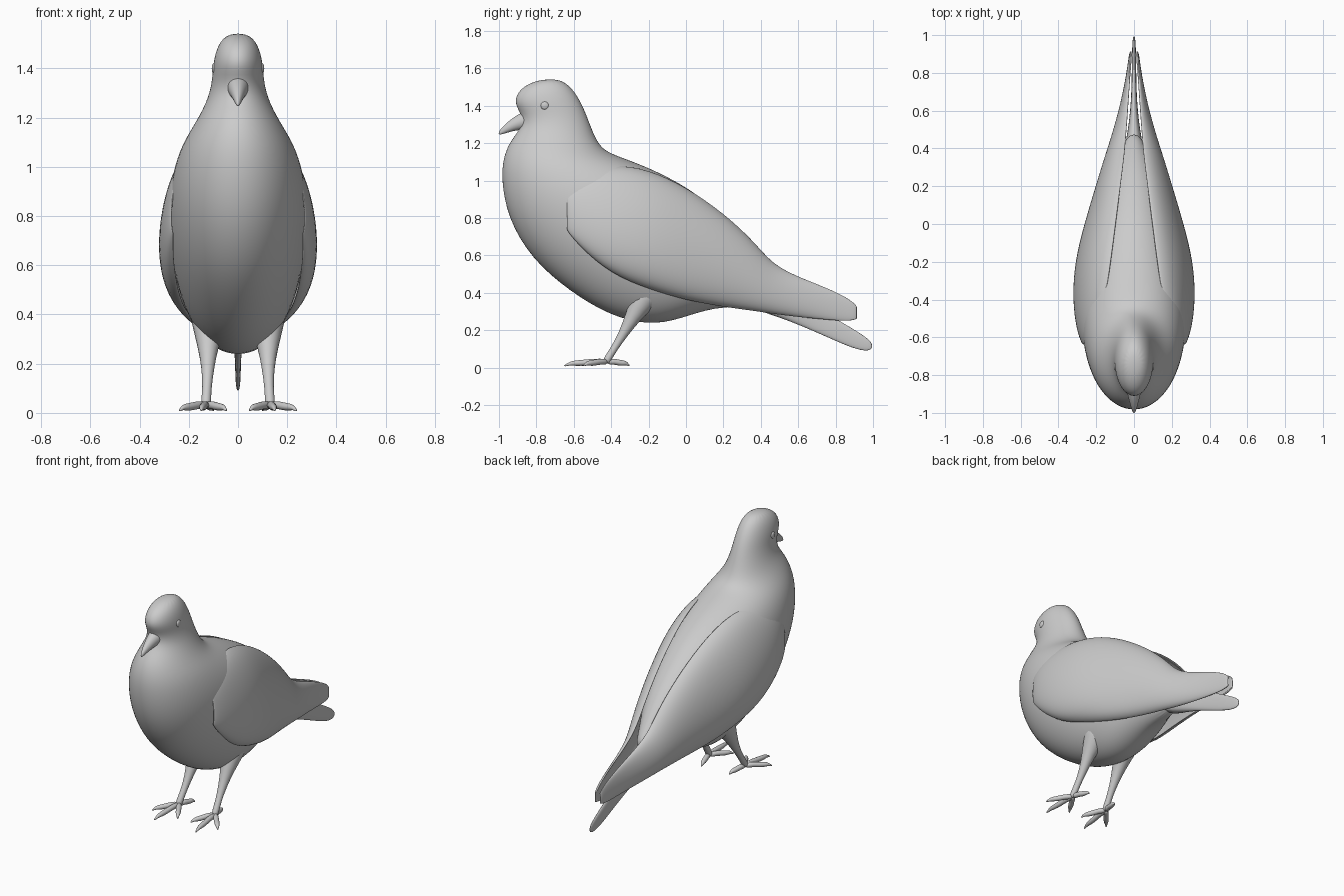
import bpy, bmesh, math
from mathutils import Vector

if "Cube" in bpy.data.objects:
    bpy.data.objects.remove(bpy.data.objects["Cube"])


def skin(name, rings, closed=True, level=2, mirror=False, thick=0.0):
    """Bridge equal-length rings of points into one smooth surface."""
    bm = bmesh.new()
    vs = [[bm.verts.new(p) for p in r] for r in rings]
    n = len(rings[0])
    for a, b in zip(vs, vs[1:]):
        for i in range(n if closed else n - 1):
            j = (i + 1) % n
            bm.faces.new((a[i], a[j], b[j], b[i]))
    if closed:
        bm.faces.new(vs[0][::-1])
        bm.faces.new(vs[-1])
    bmesh.ops.recalc_face_normals(bm, faces=bm.faces)
    for f in bm.faces:
        f.smooth = True
    me = bpy.data.meshes.new(name)
    bm.to_mesh(me)
    bm.free()
    ob = bpy.data.objects.new(name, me)
    bpy.context.collection.objects.link(ob)
    if thick:
        m = ob.modifiers.new("thickness", 'SOLIDIFY')
        m.thickness, m.offset = thick, 0
    if mirror:
        ob.modifiers.new("mirror", 'MIRROR').use_mirror_merge = False
    s = ob.modifiers.new("smooth", 'SUBSURF')
    s.levels = s.render_levels = level
    return ob


def oval(p0, p1, w, seg=20, power=1.0):
    """Oval across the x axis, spanning two side-view points (y, z)."""
    a, b = Vector((0, *p0)), Vector((0, *p1))
    c, h = (a + b) / 2, (b - a) / 2
    out = []
    for i in range(seg):
        t = 2 * math.pi * i / seg
        s = math.sin(t)
        x = math.copysign(abs(s) ** power, s) * w
        out.append(c - h * math.cos(t) + Vector((x, 0, 0)))
    return out


def tube(name, path, seg=8):
    """Mirrored tapering limb through (x, y, z, radius) points."""
    pts = [Vector(p[:3]) for p in path]
    rings = []
    for k, p in enumerate(pts):
        d = (pts[min(k + 1, len(pts) - 1)] - pts[max(k - 1, 0)]).normalized()
        q = Vector((0, 0, 1)).rotation_difference(d)
        r = path[k][3] * 1.06
        rings.append([p + q @ Vector((r * math.cos(2 * math.pi * i / seg),
                                      r * math.sin(2 * math.pi * i / seg), 0))
                      for i in range(seg)])
    return skin(name, rings, level=1, mirror=True)


# head, neck, breast and belly: front point, back point, half width
body = [
    ((-.79, 1.540), (-.68, 1.545), .04),
    ((-.89, 1.495), (-.61, 1.500), .084),
    ((-.925, 1.42), (-.56, 1.42), .103),
    ((-.885, 1.36), (-.53, 1.35), .105),
    ((-.875, 1.29), (-.50, 1.27), .122),
    ((-.945, 1.21), (-.47, 1.205), .158),
    ((-.982, 1.12), (-.43, 1.160), .20),
    ((-.992, 1.00), (-.36, 1.130), .24),
    ((-.960, .80), (-.20, 1.075), .278),
    ((-.835, .58), (0, .975), .288),
    ((-.63, .405), (.12, .885), .275),
    ((-.41, .272), (.22, .800), .245),
    ((-.20, .222), (.30, .720), .205),
    ((-.04, .255), (.37, .640), .155),
    ((.15, .325), (.45, .535), .09),
    ((.34, .32), (.50, .46), .05),
]
skin("body", [oval(*r) for r in body])

# beak, hooked downwards
beak = [
    ((-.80, 1.27), (-.80, 1.40), .055),
    ((-.87, 1.272), (-.86, 1.375), .045),
    ((-.93, 1.262), (-.915, 1.345), .030),
    ((-.97, 1.250), (-.965, 1.305), .018),
    ((-1.003, 1.242), (-1.003, 1.262), .005),
]
skin("beak", [oval(*r, seg=12) for r in beak])

# tail feathers, a thin upright blade
tail = [
    ((.28, .33), (.28, .52), .08),
    ((.50, .268), (.50, .44), .028),
    ((.70, .185), (.70, .325), .013),
    ((.84, .122), (.84, .24), .012),
    ((.94, .086), (.95, .175), .010),
    ((.995, .092), (1.0, .130), .005),
]
skin("tail", [oval(*r, seg=12, power=.7) for r in tail])

# folded wings: y, top z, bottom z, x at top / middle / bottom
wing = [
    (-.64, .92, .74, .255, .268, .262),
    (-.56, 1.03, .64, .215, .295, .265),
    (-.40, 1.09, .50, .150, .314, .245),
    (-.20, 1.06, .42, .120, .304, .215),
    (0, .965, .36, .095, .255, .170),
    (.20, .825, .325, .070, .197, .115),
    (.36, .675, .305, .050, .148, .085),
    (.46, .550, .29, .042, .115, .066),
    (.60, .482, .272, .032, .075, .045),
    (.75, .425, .258, .024, .042, .028),
    (.87, .368, .248, .016, .024, .018),
    (.915, .325, .262, .014, .018, .015),
]
rings = []
for y, zt, zb, xt, xm, xb in wing:
    ring = []
    for i in range(9):
        a = math.pi * i / 8
        t = (1 - math.cos(a)) / 2
        x = xt + (xb - xt) * t + (xm - (xt + xb) / 2) * math.sin(a)
        ring.append((x, y, zt + (zb - zt) * t))
    rings.append(ring)
skin("wings", rings, closed=False, mirror=True, thick=.012)

# legs
tube("legs", [(.115, -.16, .46, .09), (.118, -.23, .36, .07),
              (.122, -.285, .27, .042), (.122, -.335, .18, .025),
              (.126, -.385, .10, .018), (.13, -.42, .045, .021),
              (.13, -.43, .022, .018)], seg=10)

# toes with claws: three forward and one backward
for name, tx, ty in (("inner_toes", .045, -.56), ("middle_toes", .15, -.655),
                     ("outer_toes", .24, -.55), ("hind_toes", .10, -.30)):
    path = []
    for t, z, r in ((0, .03, .018), (.3, .033, .016), (.5, .026, .017),
                    (.75, .023, .015), (.85, .022, .010), (1, .007, .003)):
        path.append((.13 + (tx - .13) * t, -.42 + (ty + .42) * t, z, r))
    tube(name, path)

# eyes, slightly raised
eye = []
for x, r in ((.085, .026), (.101, .024), (.107, .012)):
    eye.append([(x, -.755 + r * math.cos(i * math.pi / 6),
                 1.40 + r * math.sin(i * math.pi / 6)) for i in range(12)])
skin("eyes", eye, level=1, mirror=True)
